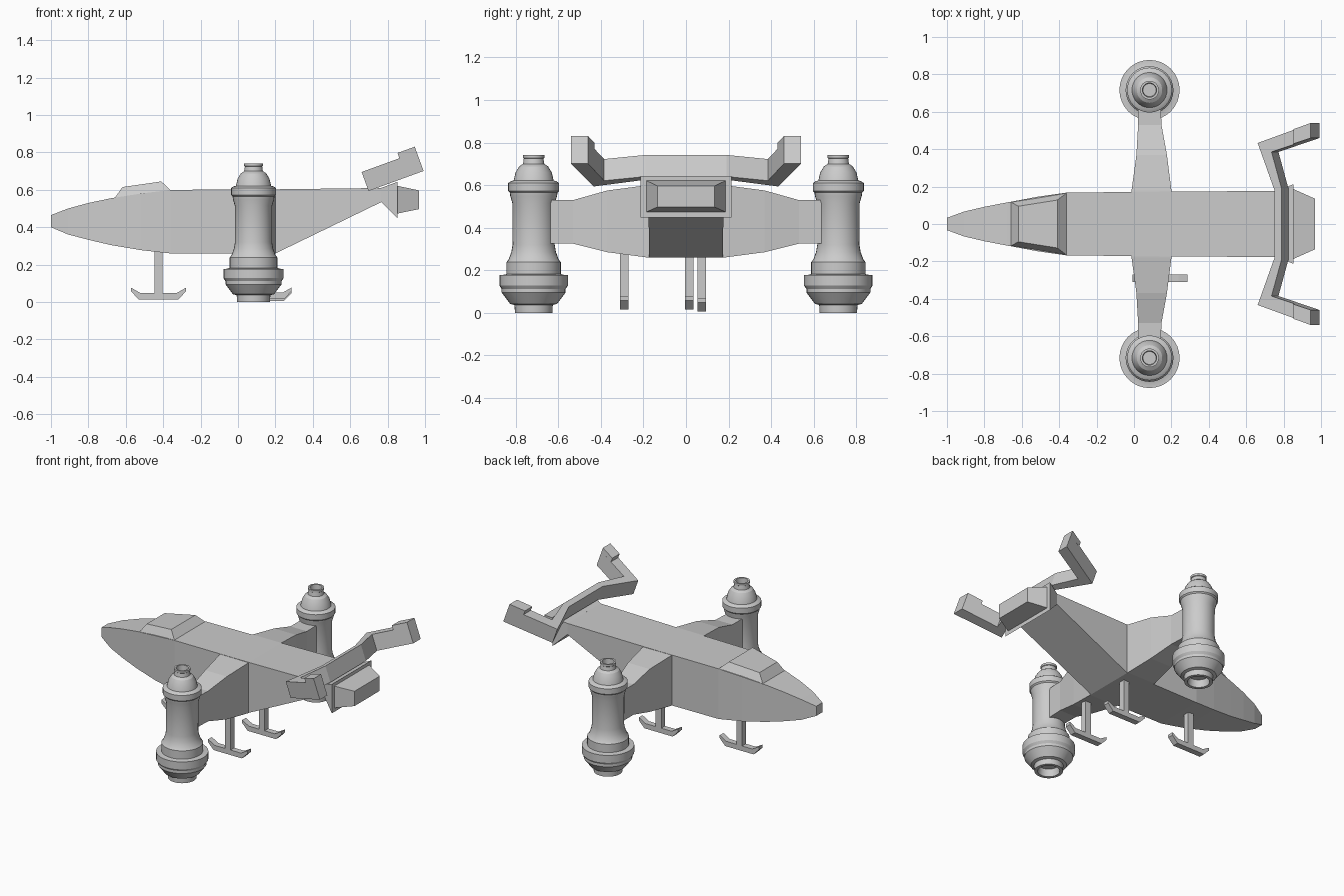
import bpy, bmesh, math
from mathutils import Vector

if "Cube" in bpy.data.objects:
    bpy.data.objects.remove(bpy.data.objects["Cube"])


def make(name, verts, faces):
    me = bpy.data.meshes.new(name)
    bm = bmesh.new()
    vs = [bm.verts.new(v) for v in verts]
    for f in faces:
        bm.faces.new([vs[i] for i in f])
    bmesh.ops.recalc_face_normals(bm, faces=bm.faces)
    bm.to_mesh(me)
    bm.free()
    ob = bpy.data.objects.new(name, me)
    bpy.context.collection.objects.link(ob)
    return ob


def loft(name, rings):
    """Skin equal-length closed rings and cap both ends."""
    n = len(rings[0])
    faces = [[a * n + i, a * n + (i + 1) % n, (a + 1) * n + (i + 1) % n, (a + 1) * n + i]
             for a in range(len(rings) - 1) for i in range(n)]
    faces += [list(range(n)), list(range((len(rings) - 1) * n, len(rings) * n))]
    return make(name, [p for r in rings for p in r], faces)


def box_x(x, w, z0, z1):
    return [(x, -w, z0), (x, w, z0), (x, w, z1), (x, -w, z1)]


def lathe(name, profile, x, y, seg=32):
    verts = [(x + r * math.cos(2 * math.pi * i / seg), y + r * math.sin(2 * math.pi * i / seg), z)
             for r, z in profile for i in range(seg)]
    faces = [[a * seg + i, a * seg + (i + 1) % seg, (a + 1) * seg + (i + 1) % seg, (a + 1) * seg + i]
             for a in range(len(profile) - 1) for i in range(seg)]
    faces += [list(range(seg)), list(range((len(profile) - 1) * seg, len(profile) * seg))]
    ob = make(name, verts, faces)
    bpy.ops.object.select_all(action='DESELECT')
    ob.select_set(True)
    bpy.context.view_layer.objects.active = ob
    bpy.ops.object.shade_smooth_by_angle(angle=math.radians(25))
    return ob


# Fuselage: rectangular sections (x, half width, bottom, top)
loft("fuselage", [box_x(*s) for s in (
    (-1, .033, .40, .465), (-.91, .066, .362, .50), (-.80, .092, .333, .53),
    (-.68, .115, .305, .555), (-.52, .145, .278, .58), (-.36, .168, .26, .60),
    (.20, .173, .26, .603), (.767, .177, .535, .61))])

# Rear exhaust: flared collar and tapered block
loft("exhaust_collar", [box_x(.765, .177, .535, .61), box_x(.853, .213, .447, .643)])
loft("exhaust_block", [box_x(.85, .188, .473, .622), box_x(.968, .135, .497, .597)])

# Canopy: raised bevelled block
loft("canopy", [
    [(-.66, -.118, .555), (-.66, .118, .555), (-.36, .166, .598), (-.36, -.166, .598)],
    [(-.618, -.095, .615), (-.618, .095, .615), (-.41, .128, .645), (-.41, -.128, .645)]])

# Wings (y, front x, rear x, bottom, top) and engine pods on each side
wing = ((.15, -.013, .20, .26, .602), (.18, -.013, .20, .26, .60), (.37, .013, .176, .285, .575),
        (.53, .022, .147, .325, .53), (.66, .022, .142, .325, .53))
pod = ((.035, .70), (.038, .742), (.05, .742), (.05, .728), (.046, .725), (.05, .70),
       (.068, .688), (.085, .66), (.094, .622), (.108, .618), (.12, .61), (.12, .573),
       (.112, .565), (.110, .55), (.10, .515), (.099, .32), (.105, .285), (.118, .25),
       (.128, .238), (.128, .182), (.145, .178), (.161, .178), (.161, .128), (.15, .112),
       (.15, .095), (.11, .042), (.09, .037), (.088, 0), (.068, 0), (.062, .05))
for side, s in (("left", 1), ("right", -1)):
    loft(side + "_wing", [[(a, s * y, b), (c, s * y, b), (c, s * y, t), (a, s * y, t)]
                          for y, a, c, b, t in wing])
    lathe(side + "_engine_pod", pod, .083, s * .716)


# Tail: plan outline (u, y) extruded along the normal of a plane pitched up 20 degrees
U = Vector((math.cos(math.radians(20)), 0, math.sin(math.radians(20))))
N = Vector((-U.z, 0, U.x))


def tail_prism(name, outline, n0, n1):
    loft(name, [[Vector((.698, y, .594)) + U * u + N * n for u, y in outline] for n in (n0, n1)])


half = [(.096, .18), (0, .433), (.313, .54), (.313, .46), (.079, .385), (.136, .19)]
tail_prism("tail_fin", half + [(u, -y) for u, y in reversed(half)], 0, .108)
for side, s in (("left", 1), ("right", -1)):
    tail_prism(side + "_tail_tip", [(.215, s * .507), (.313, s * .54), (.313, s * .46), (.215, s * .429)],
               .10, .138)


# Landing gear: upturned skid with a stem
skid = [(-.147, .042), (-.106, 0), (.106, 0), (.147, .042), (.147, .062), (.098, .034),
        (-.098, .034), (-.147, .062)]
for name, x, y, z in (("front", -.425, .016, .015), ("rear_left", .14, .075, .007),
                      ("rear_right", .14, -.29, .016)):
    loft(name + "_skid", [[(x + a, y + d, z + b) for a, b in skid] for d in (-.02, .02)])
    loft(name + "_leg", [[(x - .021, y - .02, h), (x + .021, y - .02, h),
                          (x + .021, y + .02, h), (x - .021, y + .02, h)] for h in (z + .03, .29)])
